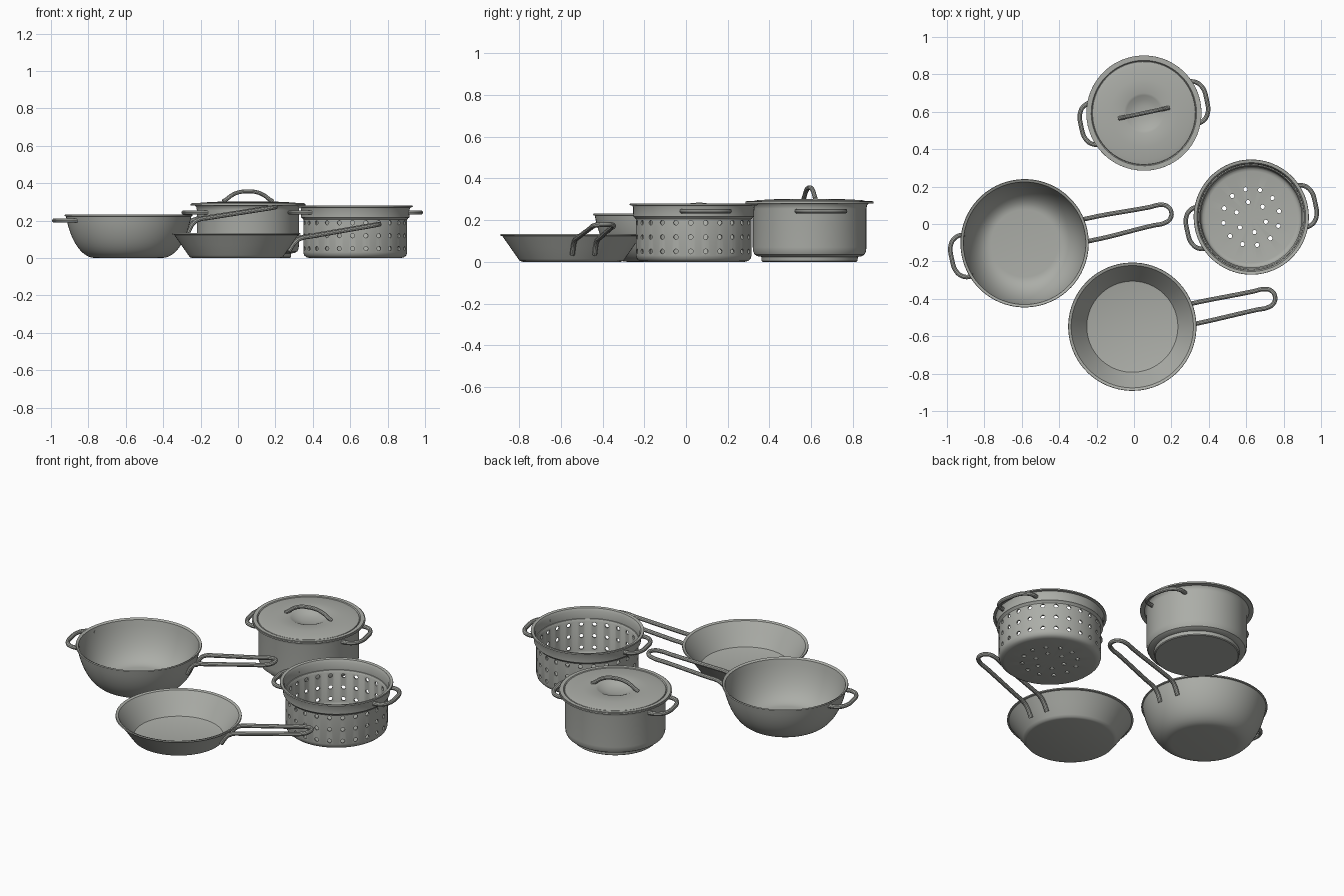
import bpy, bmesh
from math import sin, cos, pi, radians, sqrt, hypot
from mathutils import Matrix, Vector

if "Cube" in bpy.data.objects:
    bpy.data.objects.remove(bpy.data.objects["Cube"])

steel = bpy.data.materials.new("brushed_steel")
steel.use_nodes = True
colour = (0.41, 0.42, 0.39, 1)
steel.diffuse_color = colour
steel.node_tree.nodes["Principled BSDF"].inputs["Base Color"].default_value = colour

TURN = radians(12)      # all handles share this heading
THICK = 0.008
SEGMENTS = 72


def activate(obj):
    bpy.ops.object.select_all(action='DESELECT')
    obj.select_set(True)
    bpy.context.view_layer.objects.active = obj


def finish(obj):
    activate(obj)
    bpy.ops.object.shade_smooth_by_angle(angle=radians(35))


def add_object(name, data, centre, turn=TURN):
    obj = bpy.data.objects.new(name, data)
    bpy.context.collection.objects.link(obj)
    obj.location = (*centre, 0)
    obj.rotation_euler.z = turn
    data.materials.append(steel)
    return obj


def offset(profile, t):
    """Inner side of a wall that follows a radius/height profile."""
    inner = []
    for i, (r, z) in enumerate(profile):
        a = profile[max(i - 1, 0)]
        b = profile[min(i + 1, len(profile) - 1)]
        dr, dz = b[0] - a[0], b[1] - a[1]
        n = hypot(dr, dz)
        inner.append((0 if r == 0 else r - dz / n * t, z + dr / n * t))
    return inner


def lathe(name, profile, centre):
    """Revolve a thin walled profile that starts on the axis."""
    points = profile + offset(profile, THICK)[::-1]
    bm = bmesh.new()
    rings = []
    for r, z in points:
        if r == 0:
            rings.append([bm.verts.new((0, 0, z))] * SEGMENTS)
        else:
            rings.append([bm.verts.new((r * cos(2 * pi * k / SEGMENTS),
                                        r * sin(2 * pi * k / SEGMENTS), z))
                          for k in range(SEGMENTS)])
    for low, high in zip(rings, rings[1:]):
        for k in range(SEGMENTS):
            j = (k + 1) % SEGMENTS
            corners = list(dict.fromkeys((low[k], low[j], high[j], high[k])))
            bm.faces.new(corners)
    bmesh.ops.recalc_face_normals(bm, faces=bm.faces)
    mesh = bpy.data.meshes.new(name)
    bm.to_mesh(mesh)
    bm.free()
    return add_object(name, mesh, centre)


def wire(name, points, radius, centre, turn=TURN):
    """Round bar through the given points."""
    curve = bpy.data.curves.new(name, 'CURVE')
    curve.dimensions = '3D'
    curve.bevel_depth = radius
    curve.bevel_resolution = 3
    curve.use_fill_caps = True
    curve.resolution_u = 6
    spline = curve.splines.new('BEZIER')
    spline.bezier_points.add(len(points) - 1)
    for bp, co in zip(spline.bezier_points, points):
        bp.co = co
        bp.handle_left_type = bp.handle_right_type = 'AUTO'
    obj = add_object(name, curve, centre, turn)
    activate(obj)
    bpy.ops.object.convert(target='MESH')
    finish(bpy.context.object)


def loop_handle(name, centre, turn, wall, tip, z):
    side = 0.113
    half = [(sqrt(wall ** 2 - side ** 2) - 0.005, side), (tip - 0.05, side - 0.003),
            (tip - 0.013, 0.078)]
    path = half + [(tip, 0)] + [(x, -y) for x, y in half[::-1]]
    wire(name, [(x, y, z) for x, y in path], 0.012, centre, turn)


def long_handle(name, centre, start, bend, tip, spread):
    """Two rods that rise from the wall and join in a rounded end."""
    (r0, z0), (r1, z1), (r2, z2) = start, bend, tip
    end = 0.05
    slope = (z2 - z1) / (r2 - r1)

    def on_bar(r):
        return z1 + (r - r1) * slope
    half = [(r0, spread, z0),
            (r0 + (r1 - r0) * 0.8, spread, z0 + (z1 - z0) * 0.8),
            (r1 + 0.025, spread, on_bar(r1 + 0.025)),
            (r1 + 0.07, spread, on_bar(r1 + 0.07))]
    half += [(r, end, on_bar(r)) for r in (r2 - 0.11, r2 - end)]
    half.append((r2 - 0.3 * end, 0.7 * end, on_bar(r2 - 0.3 * end)))
    path = half + [(r2, 0, z2)] + [(x, -y, z) for x, y, z in half[::-1]]
    wire(name, path, 0.012, centre)


# Round-bottomed pan
wok_centre = (-0.585, -0.103)
arc = [radians(70) * i / 12 for i in range(13)]
bowl = [(0.18 + 0.155 * sin(a) / sin(arc[-1]),
         0.222 * (1 - cos(a)) / (1 - cos(arc[-1]))) for a in arc]
finish(lathe("wok_bowl", [(0, 0)] + bowl + [(0.343, 0.224)], wok_centre))
long_handle("wok_long_handle", wok_centre, (0.312, 0.135), (0.352, 0.203), (0.802, 0.272), 0.06)
loop_handle("wok_loop_handle", wok_centre, TURN + pi, 0.33, 0.398, 0.2)

# Shallow frying pan
pan_centre = (-0.009, -0.549)
finish(lathe("frying_pan", [(0, 0), (0.235, 0), (0.248, 0.004), (0.256, 0.014),
                            (0.295, 0.07), (0.333, 0.124), (0.343, 0.126)], pan_centre))
long_handle("frying_pan_handle", pan_centre, (0.275, 0.035), (0.325, 0.103), (0.78, 0.18), 0.055)

# Lidded stock pot
pot_centre = (0.053, 0.593)
finish(lathe("stock_pot", [(0, 0), (0.225, 0), (0.23, 0.004), (0.232, 0.024), (0.25, 0.027),
                           (0.264, 0.035), (0.271, 0.05), (0.273, 0.07), (0.273, 0.255),
                           (0.276, 0.272), (0.284, 0.28), (0.308, 0.281)], pot_centre))
finish(lathe("pot_lid", [(0, 0.268), (0.04, 0.27), (0.075, 0.278), (0.098, 0.29),
                         (0.107, 0.294), (0.18, 0.292), (0.25, 0.288), (0.272, 0.283),
                         (0.278, 0.278), (0.284, 0.285), (0.303, 0.285)], pot_centre))
grip = [(-0.137, 0.302), (-0.118, 0.313), (-0.09, 0.334), (-0.05, 0.351)]
grip = grip + [(0, 0.356)] + [(-x, z) for x, z in grip[::-1]]
wire("lid_handle", [(x, 0, z) for x, z in grip], 0.011, pot_centre)

# Straining basket
basket_centre = (0.627, 0.037)
basket = lathe("straining_basket", [(0, 0), (0.245, 0), (0.262, 0.004), (0.273, 0.014),
                                    (0.278, 0.03), (0.278, 0.205), (0.283, 0.212),
                                    (0.29, 0.217), (0.291, 0.262), (0.295, 0.27),
                                    (0.308, 0.272)], basket_centre)

# Drilled holes: three rows in the wall, two rings in the floor
bm = bmesh.new()


def drill(matrix):
    bmesh.ops.create_cone(bm, cap_ends=True, segments=12, radius1=0.0115,
                          radius2=0.0115, depth=0.06, matrix=matrix)


for column in range(24):
    spin = Matrix.Rotation(2 * pi * column / 24, 4, 'Z')
    for z in (0.05, 0.119, 0.188):
        drill(spin @ Matrix.Translation((0.274, 0, z)) @ Matrix.Rotation(pi / 2, 4, 'Y'))
for count, radius, phase in ((12, 0.152, 0), (6, 0.082, pi / 6)):
    for k in range(count):
        a = phase + 2 * pi * k / count
        drill(Matrix.Translation(Vector((radius * cos(a), radius * sin(a), 0))))
cutter_mesh = bpy.data.meshes.new("hole_cutter")
bm.to_mesh(cutter_mesh)
bm.free()
cutter = add_object("hole_cutter", cutter_mesh, basket_centre)
cutter.hide_render = True
cut = basket.modifiers.new("holes", 'BOOLEAN')
cut.operation = 'DIFFERENCE'
cut.solver = 'EXACT'
cut.object = cutter
activate(basket)
bpy.ops.object.modifier_apply(modifier=cut.name)
bpy.data.objects.remove(cutter)
finish(basket)

# Paired loop handles on the two deep vessels
for label, centre, wall, tip in (("pot", pot_centre, 0.273, 0.343),
                                 ("basket", basket_centre, 0.291, 0.35)):
    for side, turn in (("left", TURN), ("right", TURN + pi)):
        loop_handle(f"{label}_{side}_handle", centre, turn, wall, tip, 0.243)
